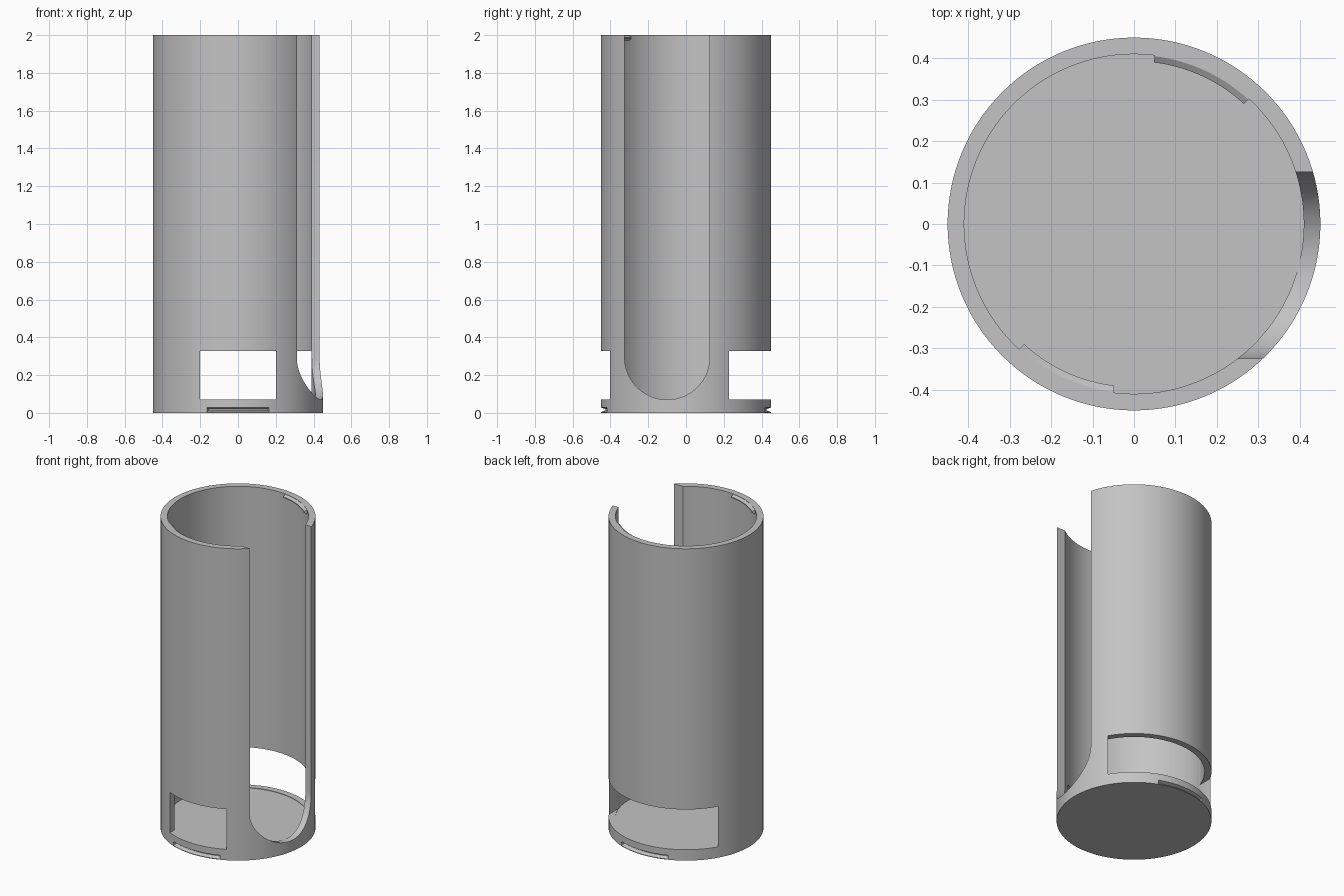
import bpy, bmesh
from math import radians, sin, cos, pi

if "Cube" in bpy.data.objects:
    bpy.data.objects.remove(bpy.data.objects["Cube"], do_unlink=True)

OUTER, INNER, HEIGHT, FLOOR = 0.45, 0.41, 2.0, 0.067

grey = bpy.data.materials.new("plain grey")
grey.use_nodes = True
grey.diffuse_color = (0.55, 0.55, 0.55, 1)
grey.node_tree.nodes["Principled BSDF"].inputs["Base Color"].default_value = (0.55, 0.55, 0.55, 1)


def add_object(name, bm):
    bmesh.ops.recalc_face_normals(bm, faces=bm.faces)
    mesh = bpy.data.meshes.new(name)
    bm.to_mesh(mesh)
    bm.free()
    mesh.materials.append(grey)
    obj = bpy.data.objects.new(name, mesh)
    bpy.context.collection.objects.link(obj)
    return obj


def revolve(name, profile, start=0, end=360, steps=128):
    """Turn a closed (radius, z) profile about z, over part or all of a circle."""
    bm = bmesh.new()
    full = end - start == 360
    rings = []
    for i in range(steps if full else steps + 1):
        a = radians(start + (end - start) * i / steps)
        rings.append([bm.verts.new((r * cos(a), r * sin(a), z)) for r, z in profile])
    n = len(profile)
    pairs = list(zip(rings, rings[1:]))
    if full:
        pairs.append((rings[-1], rings[0]))
    else:
        bm.faces.new(rings[0])
        bm.faces.new(rings[-1])
    for a, b in pairs:
        for j in range(n):
            k = (j + 1) % n
            bm.faces.new((a[j], a[k], b[k], b[j]))
    return add_object(name, bm)


def extrude(name, points, vector):
    """Extrude a flat outline along a vector."""
    bm = bmesh.new()
    face = bm.faces.new([bm.verts.new(p) for p in points])
    new = bmesh.ops.extrude_face_region(bm, geom=[face])["geom"]
    bmesh.ops.translate(bm, vec=vector, verts=[v for v in new if isinstance(v, bmesh.types.BMVert)])
    return add_object(name, bm)


def lathe_cup():
    """Closed-bottom tube, with single discs for the floor and underside."""
    bm = bmesh.new()
    steps = 128
    rings = []
    for r, z in ((OUTER, 0), (OUTER, HEIGHT), (INNER, HEIGHT), (INNER, FLOOR)):
        rings.append([bm.verts.new((r * cos(2 * pi * i / steps), r * sin(2 * pi * i / steps), z))
                      for i in range(steps)])
    for a, b in zip(rings, rings[1:]):
        for i in range(steps):
            k = (i + 1) % steps
            bm.faces.new((a[i], a[k], b[k], b[i]))
    bm.faces.new(rings[0])
    bm.faces.new(rings[-1])
    return add_object("tube_body", bm)


body = lathe_cup()
cutters = []

# Tall round-ended slot on the left side, open at the top
slot_y, slot_r, slot_z = -0.1, 0.225, 0.295
outline = [(0.1, slot_y + slot_r * cos(pi + pi * i / 48), slot_z + slot_r * sin(pi + pi * i / 48))
           for i in range(49)]
outline += [(0.1, slot_y + slot_r, 2.2), (0.1, slot_y - slot_r, 2.2)]
cutters.append(extrude("slot_cutter", outline, (0.6, 0, 0)))

# Narrow front window and wide back window
for name, half, depth in (("front_window_cutter", 0.2, -0.6), ("back_window_cutter", 0.388, 0.6)):
    low, high = 0.07, 0.328
    corners = [(-half, 0, low), (half, 0, low), (half, 0, high), (-half, 0, high)]
    cutters.append(extrude(name, corners, (0, depth, 0)))

# Shallow V grooves at the foot, front and back
groove = [(0.47, 0.028), (OUTER, 0.028), (0.426, 0.02), (0.426, 0.013), (OUTER, 0.004), (0.47, 0.004)]
for name, mid in (("front_groove_cutter", 270), ("back_groove_cutter", 90)):
    cutters.append(revolve(name, groove, mid - 21.5, mid + 21.5, 24))

for cutter in cutters:
    mod = body.modifiers.new(cutter.name, "BOOLEAN")
    mod.operation = "DIFFERENCE"
    mod.solver = "EXACT"
    mod.object = cutter

# Bake the cuts, then remove the cutters
graph = bpy.context.evaluated_depsgraph_get()
cut_mesh = bpy.data.meshes.new_from_object(body.evaluated_get(graph))
body.modifiers.clear()
body.data = cut_mesh
for cutter in cutters:
    bpy.data.objects.remove(cutter, do_unlink=True)

# Snap ridges inside the rim
ridge = [(0.415, 1.998), (0.408, 1.998), (0.393, 1.988), (0.393, 1.982), (0.408, 1.972), (0.415, 1.972)]
parts = [body]
for name, start in (("back_rim_ridge", 47.5), ("front_rim_ridge", 227.5)):
    parts.append(revolve(name, ridge, start, start + 35.5, 24))

# Smooth curved walls, keep cut edges sharp
bpy.ops.object.select_all(action="DESELECT")
for obj in parts:
    obj.select_set(True)
bpy.context.view_layer.objects.active = body
bpy.ops.object.shade_smooth_by_angle(angle=radians(25))
